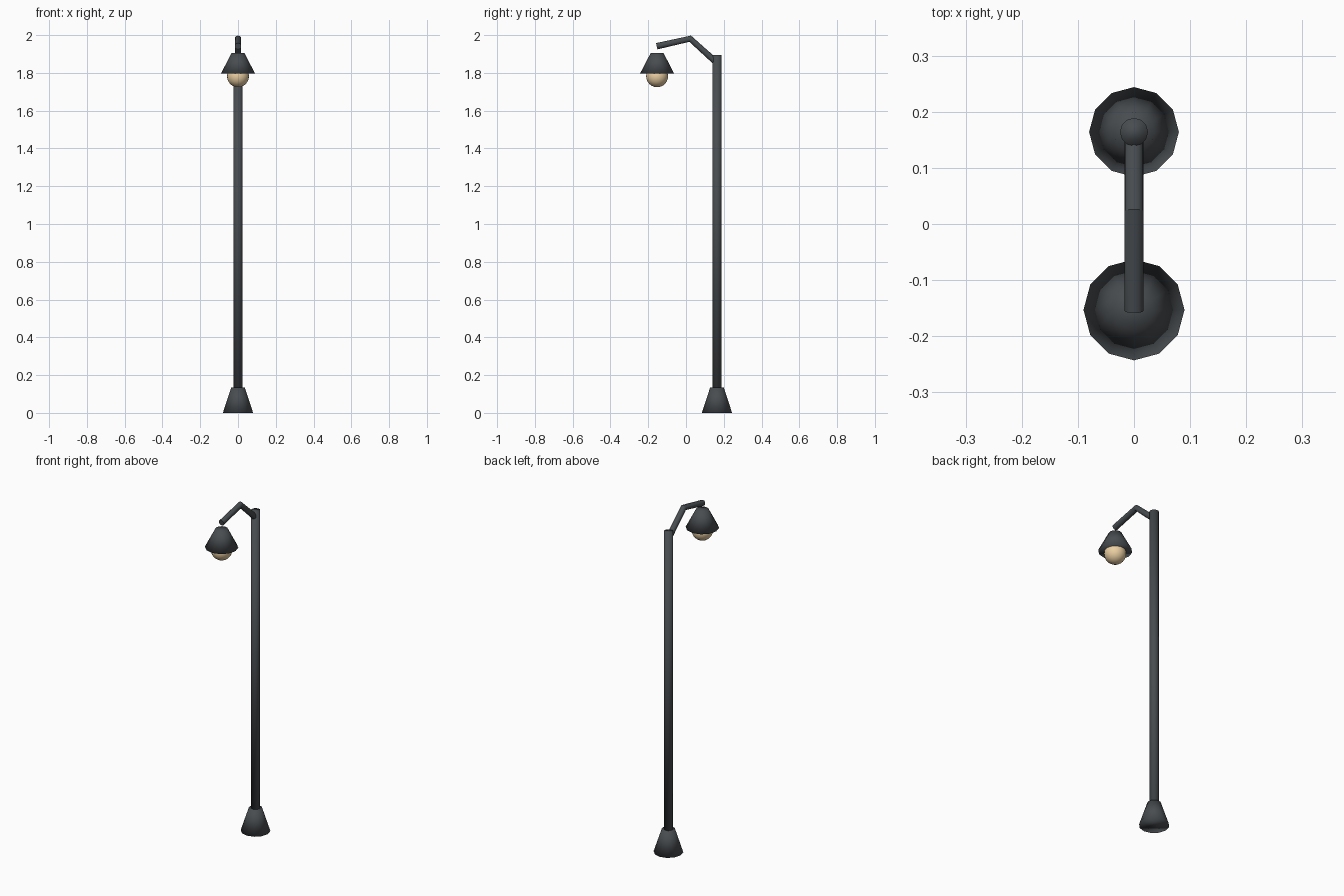
import bpy
from mathutils import Vector

if "Cube" in bpy.data.objects:
    bpy.data.objects.remove(bpy.data.objects["Cube"])


def material(name, colour):
    m = bpy.data.materials.new(name)
    m.diffuse_color = (*colour, 1)
    m.use_nodes = True
    m.node_tree.nodes["Principled BSDF"].inputs["Base Color"].default_value = m.diffuse_color
    return m


METAL = material("dark_metal", (0.065, 0.073, 0.08))
GLOW = material("warm_glass", (0.82, 0.62, 0.36))
POLE_Y, LAMP_Y = 0.164, -0.153


def finish(name, mat):
    ob = bpy.context.object
    ob.name = name
    ob.data.materials.append(mat)
    return ob


def frustum(name, y, z0, z1, r0, r1, sides=12, angle=None):
    bpy.ops.mesh.primitive_cone_add(vertices=sides, radius1=r0, radius2=r1,
                                    depth=z1 - z0, location=(0, y, (z0 + z1) / 2))
    if angle is None:
        bpy.ops.object.shade_smooth()
    else:
        bpy.ops.object.shade_smooth_by_angle(angle=angle)
    return finish(name, METAL)


# Flared foot and upright pole
frustum("base", POLE_Y, 0, 0.135, 0.08, 0.036)
frustum("pole", POLE_Y, 0.1, 1.895, 0.025, 0.025)

# Bent arm: one tube swept along three points
curve = bpy.data.curves.new("arm", 'CURVE')
curve.dimensions = '3D'
curve.bevel_depth = 0.017
curve.bevel_resolution = 4
curve.use_fill_caps = True
path = [Vector((0, 0.158, 1.858)), Vector((0, 0.022, 1.981)), Vector((0, -0.155, 1.941))]
spline = curve.splines.new('POLY')
spline.points.add(len(path) - 1)
for point, co in zip(spline.points, path):
    point.co = (*co, 1)
arm = bpy.data.objects.new("arm", curve)
bpy.context.collection.objects.link(arm)
bpy.ops.object.select_all(action='DESELECT')
arm.select_set(True)
bpy.context.view_layer.objects.active = arm
bpy.ops.object.convert(target='MESH')
bpy.ops.object.shade_smooth_by_angle(angle=0.6)
finish("arm", METAL)

# Conical shade with the bulb hanging below it
frustum("lamp_shade", LAMP_Y, 1.797, 1.905, 0.09, 0.034)
bpy.ops.mesh.primitive_uv_sphere_add(segments=24, ring_count=12, radius=0.058,
                                     location=(0, LAMP_Y, 1.782))
bpy.ops.object.shade_smooth()
finish("bulb", GLOW)
